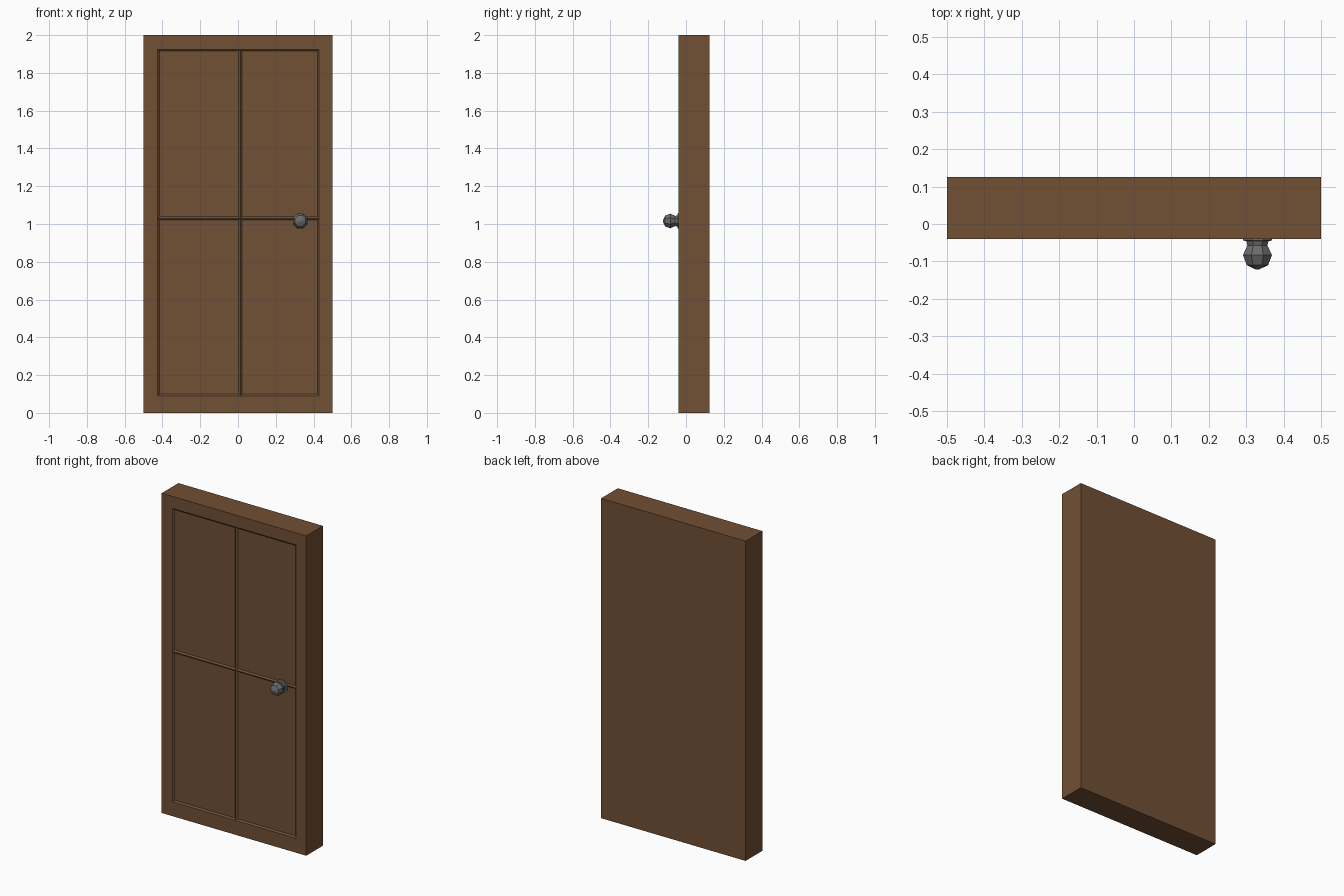
import bpy, bmesh, math
from mathutils import Vector

if "Cube" in bpy.data.objects:
    bpy.data.objects.remove(bpy.data.objects["Cube"])


def material(name, rgb):
    m = bpy.data.materials.new(name)
    m.diffuse_color = (*rgb, 1)
    m.use_nodes = True
    m.node_tree.nodes["Principled BSDF"].inputs["Base Color"].default_value = m.diffuse_color
    return m


def finish(name, bm, mat):
    bmesh.ops.recalc_face_normals(bm, faces=bm.faces)
    me = bpy.data.meshes.new(name)
    bm.to_mesh(me)
    bm.free()
    me.materials.append(mat)
    ob = bpy.data.objects.new(name, me)
    bpy.context.collection.objects.link(ob)
    return ob


wood = material("brown wood", (0.165, 0.08, 0.035))
metal = material("grey metal", (0.15, 0.15, 0.155))

# Door slab: front grid, four recessed panels, sides and back
FRONT, BACK = -0.04, 0.125
xs = [-0.5, -0.425, 0.012, 0.43, 0.5]
zs = [0, 0.09, 1.03, 1.925, 2]
bm = bmesh.new()
v = [[bm.verts.new((x, FRONT, z)) for x in xs] for z in zs]
panels = []
for j in range(4):
    for i in range(4):
        f = bm.faces.new((v[j][i], v[j][i + 1], v[j + 1][i + 1], v[j + 1][i]))
        if i in (1, 2) and j in (1, 2):
            panels.append(f)
border = [e for e in bm.edges if e.is_boundary]
ext = bmesh.ops.extrude_edge_only(bm, edges=border)["geom"]
for p in ext:
    if isinstance(p, bmesh.types.BMVert):
        p.co.y = BACK
bmesh.ops.holes_fill(bm, edges=[e for e in bm.edges if e.is_boundary], sides=0)
bmesh.ops.recalc_face_normals(bm, faces=bm.faces)
bmesh.ops.inset_individual(bm, faces=panels, thickness=0.013, depth=-0.008)
finish("door_slab", bm, wood)


# Knob parts: eight-sided turned profiles (radius, y)
def turned(name, profile, centre, sides=8):
    bm = bmesh.new()
    rings = []
    for r, y in profile:
        ring = []
        for k in range(sides):
            a = 2 * math.pi * (k + 0.5) / sides
            ring.append(bm.verts.new(Vector((centre[0] + r * math.cos(a), y,
                                             centre[1] + r * math.sin(a)))))
        rings.append(ring)
    for a, b in zip(rings, rings[1:]):
        for k in range(sides):
            n = (k + 1) % sides
            bm.faces.new((a[k], a[n], b[n], b[k]))
    bm.faces.new(rings[0])
    bm.faces.new(rings[-1])
    finish(name, bm, metal)


turned("door_knob",
       [(0.042, -0.038), (0.042, -0.044), (0.032, -0.046), (0.029, -0.057),
        (0.042, -0.083), (0.031, -0.110), (0.004, -0.122)],
       (0.33, 1.016))
